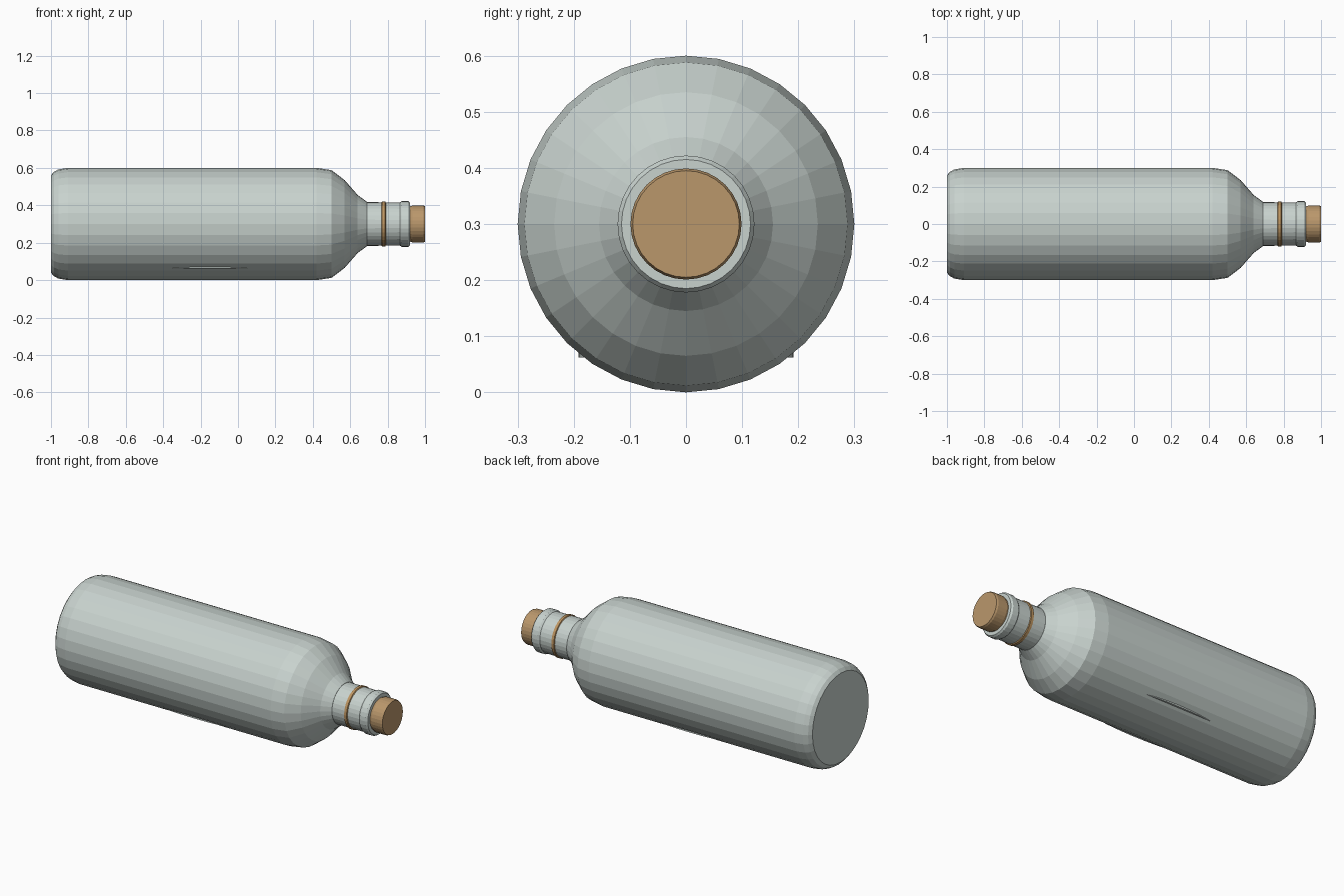
import bpy, bmesh, math

if "Cube" in bpy.data.objects:
    bpy.data.objects.remove(bpy.data.objects["Cube"])

AXIS_Z = 0.3


def material(name, rgb):
    m = bpy.data.materials.new(name)
    m.diffuse_color = (*rgb, 1.0)
    m.use_nodes = True
    m.node_tree.nodes["Principled BSDF"].inputs["Base Color"].default_value = m.diffuse_color
    return m


glass = material("pale_glass", (0.578, 0.645, 0.617))
cork = material("cork_brown", (0.49, 0.31, 0.148))
twine = material("twine_tan", (0.51, 0.30, 0.12))


def finish(name, bm, mat):
    bmesh.ops.recalc_face_normals(bm, faces=bm.faces)
    me = bpy.data.meshes.new(name)
    bm.to_mesh(me)
    bm.free()
    me.materials.append(mat)
    ob = bpy.data.objects.new(name, me)
    bpy.context.collection.objects.link(ob)
    return ob


def lathe(name, profile, mat, sides=32):
    """Turn (x, radius) points around the lengthwise axis and cap both ends."""
    bm = bmesh.new()
    rings = []
    for x, r in profile:
        angles = [2 * math.pi * i / sides for i in range(sides)]
        rings.append([bm.verts.new((x, r * math.sin(a), AXIS_Z + r * math.cos(a)))
                      for a in angles])
    for a, b in zip(rings, rings[1:]):
        for i in range(sides):
            j = (i + 1) % sides
            bm.faces.new((a[i], a[j], b[j], b[i]))
    bm.faces.new(rings[0])
    bm.faces.new(rings[-1])
    return finish(name, bm, mat)


# Bottle body with rounded base edge and sloping shoulder
lathe("bottle_body", [(-1.0, 0.26), (-0.985, 0.279), (-0.96, 0.292), (-0.91, 0.3),
                      (0.42, 0.3), (0.5, 0.288), (0.57, 0.235), (0.64, 0.155),
                      (0.69, 0.118)], glass)

# Neck and rolled lip
lathe("bottle_neck", [(0.68, 0.117), (0.88, 0.115)], glass)
lathe("bottle_lip", [(0.865, 0.115), (0.875, 0.122), (0.91, 0.122), (0.92, 0.115)], glass)

# Band tied around the neck
lathe("neck_band", [(0.768, 0.116), (0.771, 0.121), (0.787, 0.121), (0.79, 0.116)], twine)

# Stopper
lathe("cork_stopper", [(0.90, 0.094), (0.925, 0.095), (0.932, 0.099), (0.99, 0.099),
                       (1.0, 0.095)], cork)

# Oval slab inside, just breaking through the lower sides
bm = bmesh.new()
bmesh.ops.create_cone(bm, cap_ends=True, segments=48, radius1=1, radius2=1, depth=1)
bmesh.ops.scale(bm, vec=(0.65, 0.192, 0.018), verts=bm.verts)
bmesh.ops.translate(bm, vec=(-0.15, 0, 0.071), verts=bm.verts)
finish("inner_slab", bm, glass)
